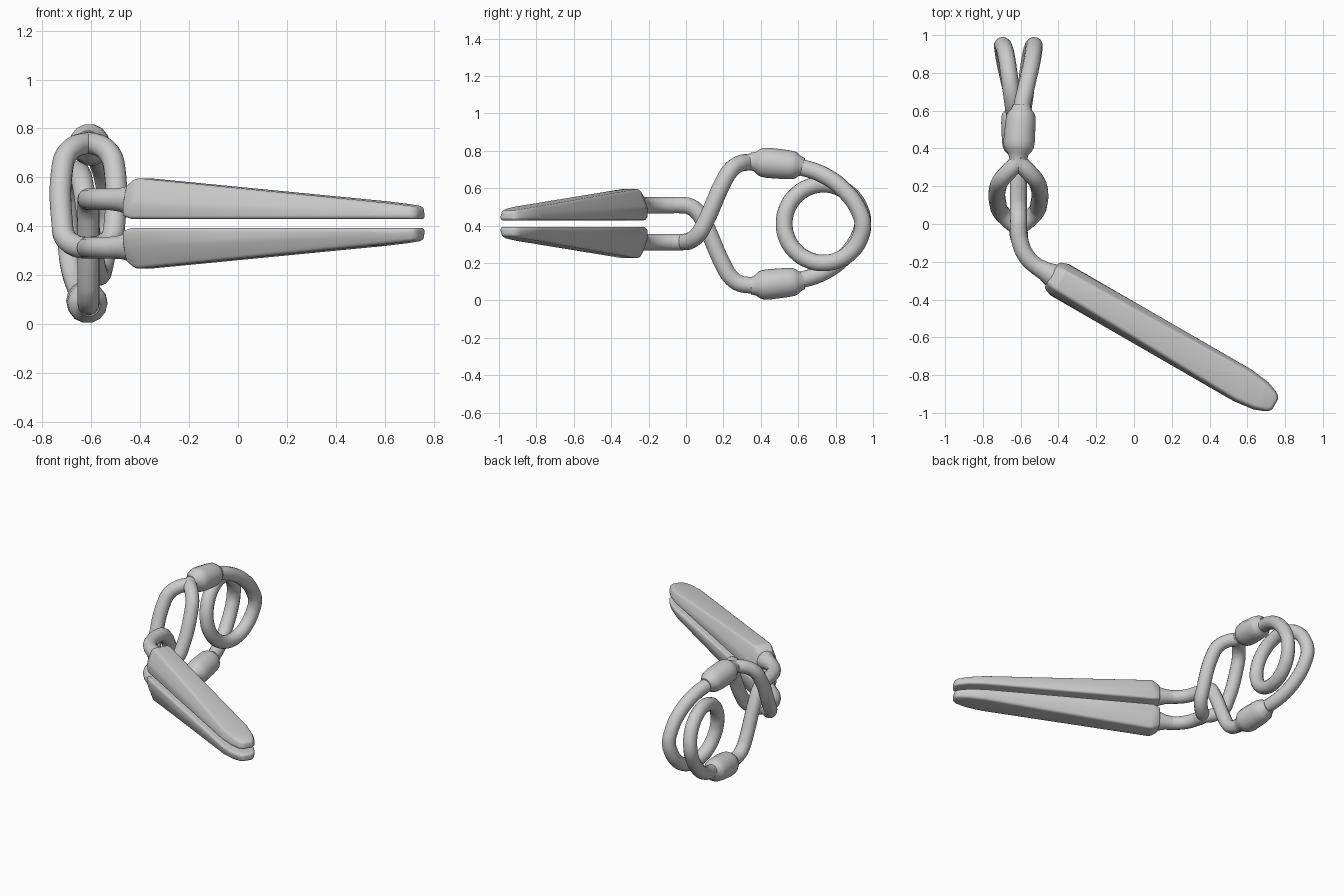
import bpy, bmesh, math
from mathutils import Vector

if "Cube" in bpy.data.objects:
    bpy.data.objects.remove(bpy.data.objects["Cube"])

CX, CZ, R = -0.612, 0.411, 0.045      # spring axis x, symmetry height, wire radius


def tube(name, pts, radii=None, smooth_path=True):
    """Round wire through points, turned into a smooth mesh."""
    cu = bpy.data.curves.new(name, 'CURVE')
    cu.dimensions = '3D'
    cu.bevel_depth = R if radii is None else 1.0
    cu.bevel_resolution = 5
    cu.use_fill_caps = True
    cu.resolution_u = 6
    sp = cu.splines.new('BEZIER' if smooth_path else 'POLY')
    if smooth_path:
        sp.bezier_points.add(len(pts) - 1)
        for b, p in zip(sp.bezier_points, pts):
            b.co = p
            b.handle_left_type = b.handle_right_type = 'AUTO'
    else:
        sp.points.add(len(pts) - 1)
        for b, p, r in zip(sp.points, pts, radii):
            b.co = (*p, 1)
            b.radius = r
    ob = bpy.data.objects.new(name, cu)
    bpy.context.collection.objects.link(ob)
    finish(ob, 40)
    return ob


def finish(ob, angle):
    bpy.ops.object.select_all(action='DESELECT')
    bpy.context.view_layer.objects.active = ob
    ob.select_set(True)
    bpy.ops.object.convert(target='MESH')
    bpy.ops.object.shade_smooth_by_angle(angle=math.radians(angle))


def flip(p, s):
    """s = -1 mirrors a point to the other half in height."""
    return Vector((p[0], p[1], CZ + s * (p[2] - CZ)))


def jaw(name, s):
    """Tapered blade: flat gripping face, narrower outer face."""
    origin = Vector((-0.437, -0.27, 0))
    d = Vector((math.cos(math.radians(-30)), math.sin(math.radians(-30)), 0))
    n = Vector((-d.y, d.x, 0))
    # distance along, half width, height, outer face share of the width
    stations = [(0, .078, .125, .62), (.05, .096, .168, .60), (.5, .096, .130, .68),
                (1.17, .096, .073, .84), (1.28, .082, .062, .84),
                (1.345, .058, .054, .84), (1.368, .036, .048, .84)]
    bm = bmesh.new()
    rings = []
    for t, w, h, k in stations:
        z0 = .018 + (.012 if t == 0 else 0)
        sec = [(-w, z0), (w, z0), (w, z0 + h * .38), (w * k, z0 + h),
               (-w * k, z0 + h), (-w, z0 + h * .38)]
        rings.append([bm.verts.new(origin + d * t + n * a + Vector((0, 0, CZ + s * b)))
                      for a, b in sec])
    for a, b in zip(rings, rings[1:]):
        for i in range(6):
            j = (i + 1) % 6
            bm.faces.new((a[i], a[j], b[j], b[i]))
    bm.faces.new(rings[0])
    bm.faces.new(rings[-1])
    bmesh.ops.recalc_face_normals(bm, faces=bm.faces)
    me = bpy.data.meshes.new(name)
    bm.to_mesh(me)
    bm.free()
    ob = bpy.data.objects.new(name, me)
    bpy.context.collection.objects.link(ob)
    bv = ob.modifiers.new('round', 'BEVEL')
    bv.width, bv.segments = .014, 3
    bv.limit_method, bv.angle_limit = 'ANGLE', math.radians(20)
    finish(ob, 35)


# jaws
jaw('upper_jaw', 1)
jaw('lower_jaw', -1)

# bent shank from the jaw to the crossing (upper half)
shank = [(-.40, -.29, .51), (-.50, -.235, .51), (-.57, -.17, .51),
         (-.605, -.085, .51), (CX, -.03, .51)]
# crossing: y, z, sideways spread of the split loop
cross = [(.02, .503, .05), (.066, .468, .095), (.1, .41, .107), (.2, .188, .107),
         (.235, .13, .09), (.28, .094, .05), (.34, .082, 0), (.42, .08, 0)]

# single arm runs from upper jaw down to the lower sleeve
tube('single_arm', shank + [(CX, y, z) for y, z, o in cross])

# split arm runs from lower jaw up around the single arm to the upper sleeve
for side, label in ((-1, 'left'), (1, 'right')):
    tube('split_arm_' + label,
         [flip(p, -1) for p in shank]
         + [flip((CX + side * o, y, z), -1) for y, z, o in cross])

# jaw collars and spring sleeves
for s, label in ((1, 'upper'), (-1, 'lower')):
    tube(label + '_collar',
         [flip(p, s) for p in ((-.52, -.222, .51), (-.475, -.248, .508),
                               (-.44, -.268, .505), (-.40, -.291, .505))],
         [.045, .05, .062, .066], False)
    prof = [(.345, .046), (.37, .054), (.392, .072), (.41, .080), (.44, .083),
            (.54, .080), (.575, .076), (.59, .070), (.605, .057), (.63, .045)]
    tube(label + '_sleeve',
         [flip((CX + s * .07 * (y - .38), y, .742 - .1 * (y - .38)), s) for y, r in prof],
         [r for y, r in prof], False)

# coil spring: outer arc, one full turn, outer arc back
arc = [(.005, .48, .732), (.015, .6, .715), (.045, .74, .668),
       (.072, .86, .575), (.082, .925, .48)]
pts = [Vector((CX + x, y, z)) for x, y, z in arc]
for i in range(17):
    a = -2 * math.pi * i / 16
    pts.append(Vector((CX + .084 - .168 * i / 16,
                       .735 + .21 * math.cos(a), CZ + .21 * math.sin(a))))
pts += [flip((CX - x, y, z), -1) for x, y, z in reversed(arc)]
tube('coil_spring', pts)
